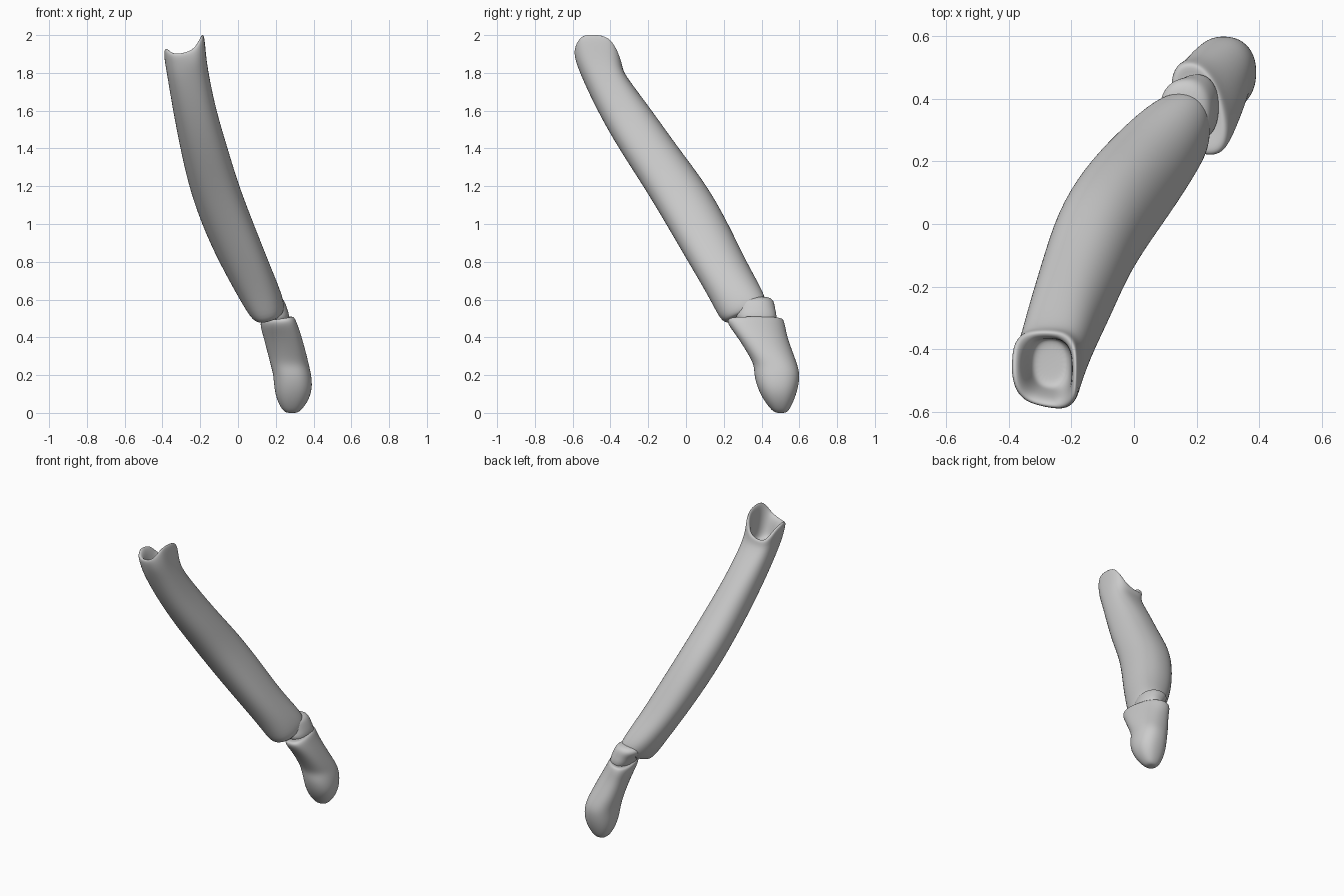
import bpy, bmesh
from math import sin, cos, pi, copysign

N = 24


def ring(cx, cy, cz, rx, ry, sx=0, sy=0, shear=0, wave=0, e=0.88, skew=0):
    """Squarish oval section; sx, sy tilt it, wave adds the scalloped rim."""
    pts = []
    for i in range(N):
        t = 2 * pi * i / N
        c, s = cos(t), sin(t)
        dy = ry * copysign(abs(s) ** e, s)
        dx = rx * copysign(abs(c) ** e, c) + shear * dy
        if dy < 0:
            dy += skew * dx          # slanted front edge
        dz = sx * dx + sy * dy
        dz += wave * (0.04 * c - 0.03 * s + 0.045 * cos(2 * t))
        pts.append((cx + dx, cy + dy, cz + dz))
    return pts


def loft(name, sections):
    bm = bmesh.new()
    rows = [[bm.verts.new(p) for p in ring(*s)] for s in sections]
    for a, b in zip(rows, rows[1:]):
        for i in range(N):
            j = (i + 1) % N
            bm.faces.new((a[i], a[j], b[j], b[i]))
    bm.faces.new(rows[0][::-1])
    bm.faces.new(rows[-1])
    bmesh.ops.recalc_face_normals(bm, faces=bm.faces)
    me = bpy.data.meshes.new(name)
    bm.to_mesh(me)
    bm.free()
    for p in me.polygons:
        p.use_smooth = True
    ob = bpy.data.objects.new(name, me)
    bpy.context.collection.objects.link(ob)
    mod = ob.modifiers.new("smooth", 'SUBSURF')
    mod.levels = mod.render_levels = 2
    return ob


# Long curved tube, closed below, scalloped hollow mouth above
loft("long_sleeve", [
    (0.170, 0.325, 0.530, 0.045, 0.06, 0.3, 0.4),
    (0.168, 0.318, 0.515, 0.070, 0.095, 0.3, 0.4),
    (0.155, 0.303, 0.540, 0.092, 0.122, 0.25, 0.4),
    (0.118, 0.270, 0.620, 0.114, 0.137, 0.1, 0.2),
    (0.030, 0.165, 0.80, 0.133, 0.155),
    (-0.055, 0.060, 1.00, 0.139, 0.166),
    (-0.128, -0.055, 1.20, 0.134, 0.171),
    (-0.180, -0.198, 1.40, 0.126, 0.160),
    (-0.230, -0.325, 1.60, 0.115, 0.146, 0, 0, 0, 0, 0.85),
    (-0.264, -0.432, 1.78, 0.110, 0.122, 0, 0, 0, 0.1, 0.8),
    (-0.278, -0.455, 1.85, 0.109, 0.122, 0, 0, 0, 0.5, 0.7, -0.2),
    (-0.285, -0.463, 1.91, 0.109, 0.126, 0, 0, 0, 0.95, 0.66, -0.2),
    (-0.285, -0.463, 1.927, 0.098, 0.116, 0, 0, 0, 0.98, 0.66, -0.2),
    (-0.280, -0.460, 1.905, 0.080, 0.094, 0, 0, 0, 0.9, 0.7, -0.2),
    (-0.268, -0.450, 1.82, 0.070, 0.084, 0, 0, 0, 0.3, 0.75, -0.15),
    (-0.265, -0.445, 1.78, 0.062, 0.078),
    (-0.265, -0.445, 1.775, 0.035, 0.045),
])

# Bulging joint between the two limbs
loft("joint_band", [
    (0.150, 0.340, 0.610, 0.050, 0.07, 0.1, 0.1),
    (0.158, 0.353, 0.598, 0.078, 0.10, 0.1, 0.1),
    (0.165, 0.363, 0.575, 0.085, 0.105, 0.1, 0.1),
    (0.188, 0.368, 0.540, 0.075, 0.104, 0.1, 0.1),
    (0.205, 0.374, 0.500, 0.070, 0.112, 0.1, 0),
    (0.215, 0.385, 0.450, 0.050, 0.07),
])

# Lower boot-shaped piece with a broad collar and a pinched front
loft("lower_boot", [
    (0.285, 0.502, -0.001, 0.022, 0.022),
    (0.285, 0.500, 0.010, 0.048, 0.044),
    (0.290, 0.492, 0.065, 0.084, 0.080),
    (0.293, 0.486, 0.130, 0.102, 0.108),
    (0.288, 0.482, 0.200, 0.101, 0.122),
    (0.275, 0.476, 0.250, 0.102, 0.116),
    (0.263, 0.455, 0.300, 0.102, 0.119, 0, 0, -0.1),
    (0.237, 0.405, 0.400, 0.097, 0.132, 0, 0, -0.2),
    (0.217, 0.375, 0.460, 0.088, 0.152, 0.15, 0, -0.22),
    (0.209, 0.368, 0.492, 0.083, 0.151, 0.15, 0.03, -0.22),
    (0.206, 0.370, 0.503, 0.070, 0.135, 0.15, 0.03, -0.22),
    (0.207, 0.375, 0.490, 0.045, 0.08, 0.15, 0, -0.2),
])
